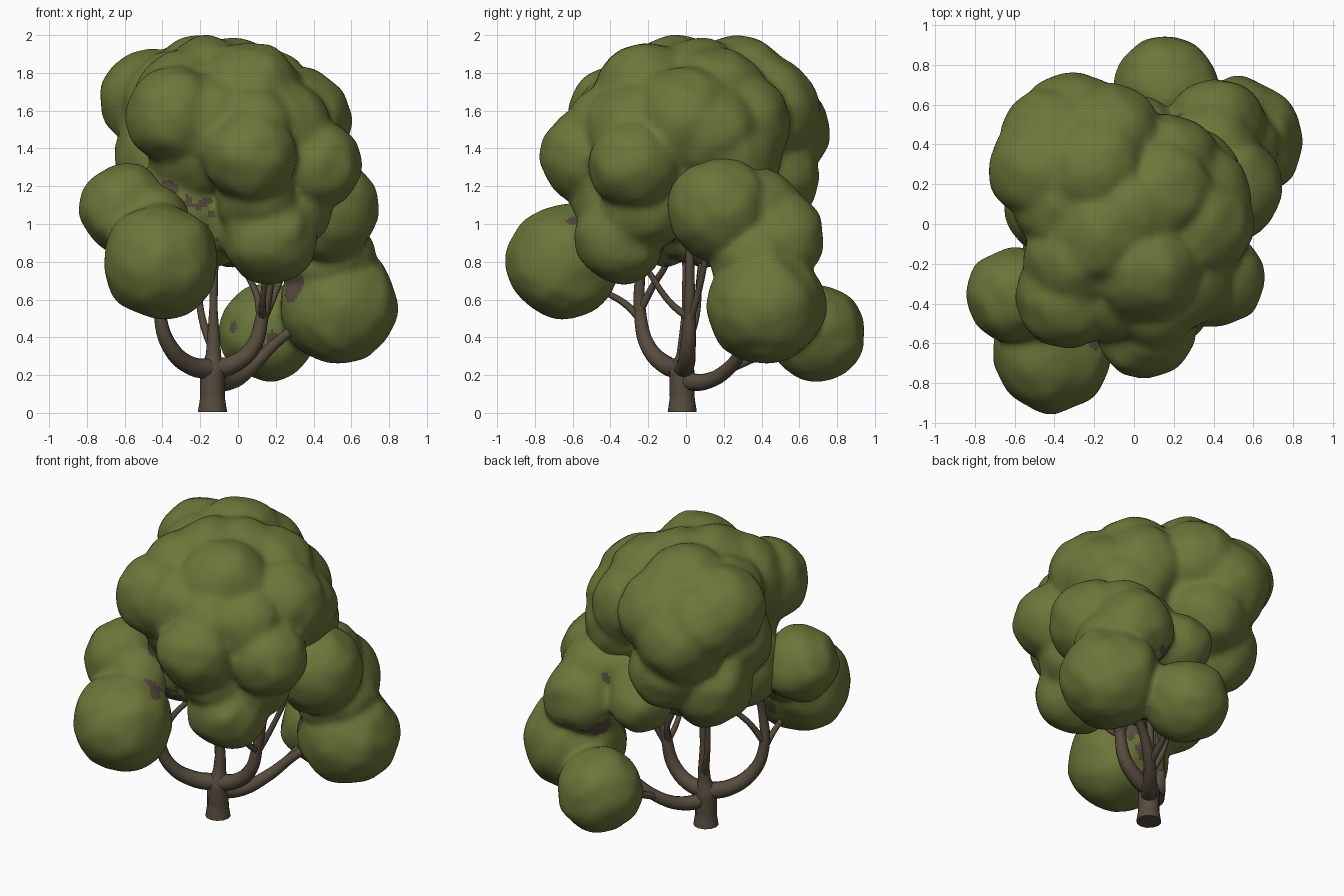
import bpy, bmesh
from mathutils import Matrix, Vector, noise


def material(name, rgb):
    m = bpy.data.materials.new(name)
    m.diffuse_color = (*rgb, 1)
    return m


leaf = material("leaf green", (0.150, 0.183, 0.042))
bark = material("bark brown", (0.095, 0.072, 0.048))

# Bare patches where limbs show between the clumps: x, y, z, radius
patches = [(-0.34, -0.32, 1.20, 0.08), (-0.23, -0.30, 1.08, 0.11), (-0.12, -0.22, 0.98, 0.11),
           (-0.05, 0.05, 0.80, 0.13), (-0.23, -0.57, 1.02, 0.07), (-0.30, -0.40, 0.88, 0.11),
           (0.22, -0.12, 0.96, 0.11), (0.29, 0.24, 0.68, 0.08), (-0.36, -0.38, 0.75, 0.07),
           (-0.02, 0.52, 0.46, 0.035), (0.19, 0.47, 0.40, 0.04), (0.28, 0.55, 0.80, 0.09),
           (-0.48, -0.22, 1.00, 0.09), (0.27, 0.50, 1.10, 0.06)]


# Leaf clumps: x, y, z, radius; overlapping balls fused into one skin
def foliage(name, balls, grow, smooth):
    bm = bmesh.new()
    for x, y, z, r in balls:
        bmesh.ops.create_icosphere(bm, subdivisions=4, radius=r + grow,
                                   matrix=Matrix.Translation((x, y, z)))
    for v in bm.verts:
        v.co += 0.018 * noise.noise_vector(v.co * 4.5) + 0.012 * noise.noise_vector(v.co * 10)
    me = bpy.data.meshes.new(name)
    bm.to_mesh(me)
    bm.free()
    ob = bpy.data.objects.new(name, me)
    bpy.context.collection.objects.link(ob)
    rm = ob.modifiers.new("fuse", 'REMESH')
    rm.mode = 'VOXEL'
    rm.voxel_size = 0.018
    rm.use_smooth_shade = True
    sm = ob.modifiers.new("soften", 'SMOOTH')
    sm.factor = 0.5
    sm.iterations = smooth
    # bake the fused skin, then colour the bare patches
    dg = bpy.context.evaluated_depsgraph_get()
    baked = bpy.data.meshes.new_from_object(ob.evaluated_get(dg))
    ob.modifiers.clear()
    ob.data = baked
    baked.materials.clear()
    baked.materials.append(leaf)
    baked.materials.append(bark)
    for f in baked.polygons:
        c = f.center
        n = 1 + 0.7 * noise.noise(c * 14)
        bare = any((c - Vector(p[:3])).length < p[3] * n for p in patches)
        f.material_index = int(bare)
        f.use_smooth = True
    return ob


# Main crown
foliage("crown", [
    (-0.33, -0.36, 1.57, 0.25), (-0.46, 0.28, 1.66, 0.25), (-0.30, 0.48, 1.50, 0.27),
    (-0.20, 0.27, 1.71, 0.27), (-0.16, -0.05, 1.71, 0.27), (0.13, 0.16, 1.66, 0.26),
    (0.31, 0.0, 1.55, 0.27), (0.05, -0.20, 1.67, 0.28), (0.06, -0.53, 1.36, 0.23),
    (0.41, -0.27, 1.32, 0.23), (0.17, -0.35, 0.93, 0.23), (-0.14, 0.42, 1.60, 0.27),
    (-0.10, 0.05, 1.22, 0.30), (-0.20, 0.25, 1.35, 0.34), (0.15, -0.10, 1.25, 0.32),
    (-0.39, 0.10, 1.38, 0.25), (-0.38, 0.30, 1.14, 0.25), (-0.05, -0.05, 1.50, 0.38),
    (0.25, 0.20, 1.35, 0.28), (-0.20, -0.25, 1.40, 0.26), (0.10, -0.40, 1.15, 0.20),
    (-0.05, 0.08, 1.00, 0.21), (0.16, 0.28, 1.53, 0.26), (0.31, 0.12, 1.48, 0.26),
    (-0.15, -0.32, 1.53, 0.26), (0.24, -0.27, 1.50, 0.24), (-0.20, 0.45, 1.25, 0.24),
    (-0.02, 0.05, 1.70, 0.27), (-0.29, -0.14, 1.08, 0.26), (0.25, -0.22, 1.10, 0.23),
    (-0.40, 0.42, 1.60, 0.25), (-0.28, -0.18, 1.64, 0.26), (0.08, -0.40, 1.50, 0.22),
    (-0.12, -0.12, 1.03, 0.23), (-0.32, 0.12, 1.63, 0.28)],
    0.018, 14)
# Left clumps
foliage("left_clumps", [(-0.41, -0.64, 0.80, 0.30), (-0.60, -0.36, 1.08, 0.235),
                        (-0.45, -0.42, 1.00, 0.20)], 0.005, 9)
# Right and back clumps
foliage("right_clumps", [
    (0.47, 0.18, 1.08, 0.27), (0.42, 0.48, 0.92, 0.25), (0.53, 0.42, 0.57, 0.305),
    (0.16, 0.69, 0.43, 0.255), (0.02, 0.45, 0.98, 0.19), (0.20, 0.30, 1.08, 0.24),
    (0.47, 0.38, 0.82, 0.25), (0.38, 0.36, 1.05, 0.25)], 0.005, 9)


# Trunk and limbs: points x, y, z, radius
def limb(name, pts):
    cu = bpy.data.curves.new(name, 'CURVE')
    cu.dimensions = '3D'
    cu.bevel_depth = 1.0
    cu.bevel_resolution = 4
    cu.resolution_u = 8
    cu.use_fill_caps = True
    sp = cu.splines.new('BEZIER')
    sp.bezier_points.add(len(pts) - 1)
    for p, (x, y, z, r) in zip(sp.bezier_points, pts):
        p.co = (x, y, z)
        p.radius = r
        p.handle_left_type = p.handle_right_type = 'AUTO'
    cu.materials.append(bark)
    ob = bpy.data.objects.new(name, cu)
    bpy.context.collection.objects.link(ob)


limb("trunk", [(-0.135, -0.02, 0.005, 0.077), (-0.135, -0.02, 0.08, 0.066),
               (-0.135, -0.02, 0.22, 0.066), (-0.13, -0.01, 0.31, 0.040),
               (-0.13, 0.0, 0.55, 0.022), (-0.12, 0.0, 0.95, 0.02)])
limb("left_limb", [(-0.135, -0.02, 0.23, 0.055), (-0.25, -0.10, 0.25, 0.05),
                   (-0.36, -0.20, 0.35, 0.042), (-0.41, -0.24, 0.50, 0.034),
                   (-0.40, -0.24, 0.75, 0.026), (-0.36, -0.18, 1.05, 0.022)])
limb("right_limb", [(-0.135, -0.02, 0.23, 0.055), (-0.02, 0.0, 0.26, 0.048),
                    (0.08, 0.01, 0.35, 0.042), (0.13, 0.02, 0.52, 0.034),
                    (0.17, 0.02, 0.72, 0.025), (0.20, 0.02, 1.0, 0.02)])
limb("back_limb", [(-0.135, -0.02, 0.17, 0.05), (-0.04, 0.10, 0.165, 0.043),
                   (0.06, 0.22, 0.23, 0.037), (0.20, 0.32, 0.37, 0.028),
                   (0.40, 0.40, 0.52, 0.02)])
twigs = [
    [(-0.13, -0.01, 0.33, 0.025), (-0.19, 0.05, 0.50, 0.02), (-0.21, 0.07, 0.70, 0.017),
     (-0.20, 0.10, 1.0, 0.015)],
    [(-0.41, -0.24, 0.50, 0.022), (-0.42, -0.34, 0.59, 0.018), (-0.42, -0.48, 0.66, 0.015)],
    [(-0.41, -0.24, 0.55, 0.022), (-0.36, -0.17, 0.68, 0.018), (-0.28, -0.10, 0.80, 0.016),
     (-0.24, -0.05, 1.05, 0.014)],
    [(0.13, 0.02, 0.50, 0.022), (0.13, -0.08, 0.58, 0.017), (0.15, -0.20, 0.75, 0.015)],
    [(0.12, 0.01, 0.48, 0.022), (0.10, 0.06, 0.62, 0.018), (0.03, 0.08, 0.78, 0.015),
     (0.0, 0.1, 0.95, 0.014)],
    [(0.12, 0.01, 0.46, 0.022), (0.19, 0.06, 0.62, 0.018), (0.30, 0.12, 0.90, 0.015)],
    [(0.06, 0.22, 0.23, 0.024), (0.10, 0.38, 0.30, 0.02), (0.14, 0.55, 0.40, 0.016)],
]
for i, pts in enumerate(twigs):
    limb(f"twig_{i + 1}", pts)
